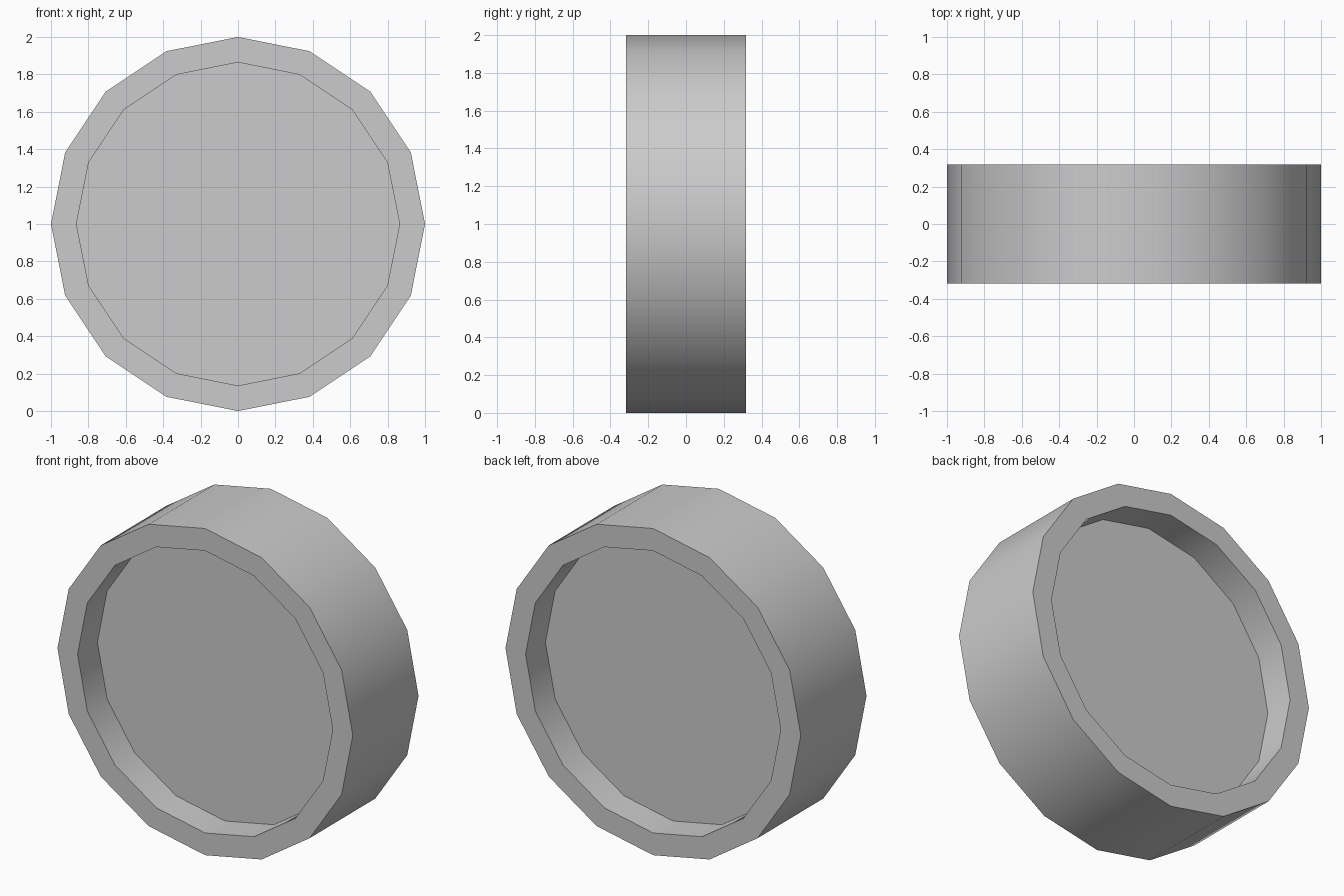
import bpy, bmesh, math

if "Cube" in bpy.data.objects:
    bpy.data.objects.remove(bpy.data.objects["Cube"])

SIDES = 16
R_OUT, R_IN = 1.0, 0.864
HALF_W, HALF_WEB = 0.318, 0.126

# Closed wheel section as (radius, y), from front web to back web
profile = [(R_IN, -HALF_WEB), (R_IN, -HALF_W), (R_OUT, -HALF_W),
           (R_OUT, HALF_W), (R_IN, HALF_W), (R_IN, HALF_WEB)]

bm = bmesh.new()


def ring(radius, y):
    angles = [2 * math.pi * i / SIDES for i in range(SIDES)]
    return [bm.verts.new((radius * math.cos(a), y, 1 + radius * math.sin(a)))
            for a in angles]


# Rim: bridge successive rings
rings = [ring(r, y) for r, y in profile]
for a, b in zip(rings, rings[1:]):
    for i in range(SIDES):
        j = (i + 1) % SIDES
        bm.faces.new((a[i], a[j], b[j], b[i]))

# Recessed discs closing both sides
bm.faces.new(rings[0])
bm.faces.new(rings[-1])
bmesh.ops.recalc_face_normals(bm, faces=bm.faces[:])

mesh = bpy.data.meshes.new("wheel")
bm.to_mesh(mesh)
bm.free()
wheel = bpy.data.objects.new("wheel", mesh)
bpy.context.collection.objects.link(wheel)

# Smooth tread with crisp rim edges
bpy.context.view_layer.objects.active = wheel
wheel.select_set(True)
bpy.ops.object.shade_smooth_by_angle(angle=math.radians(40))
